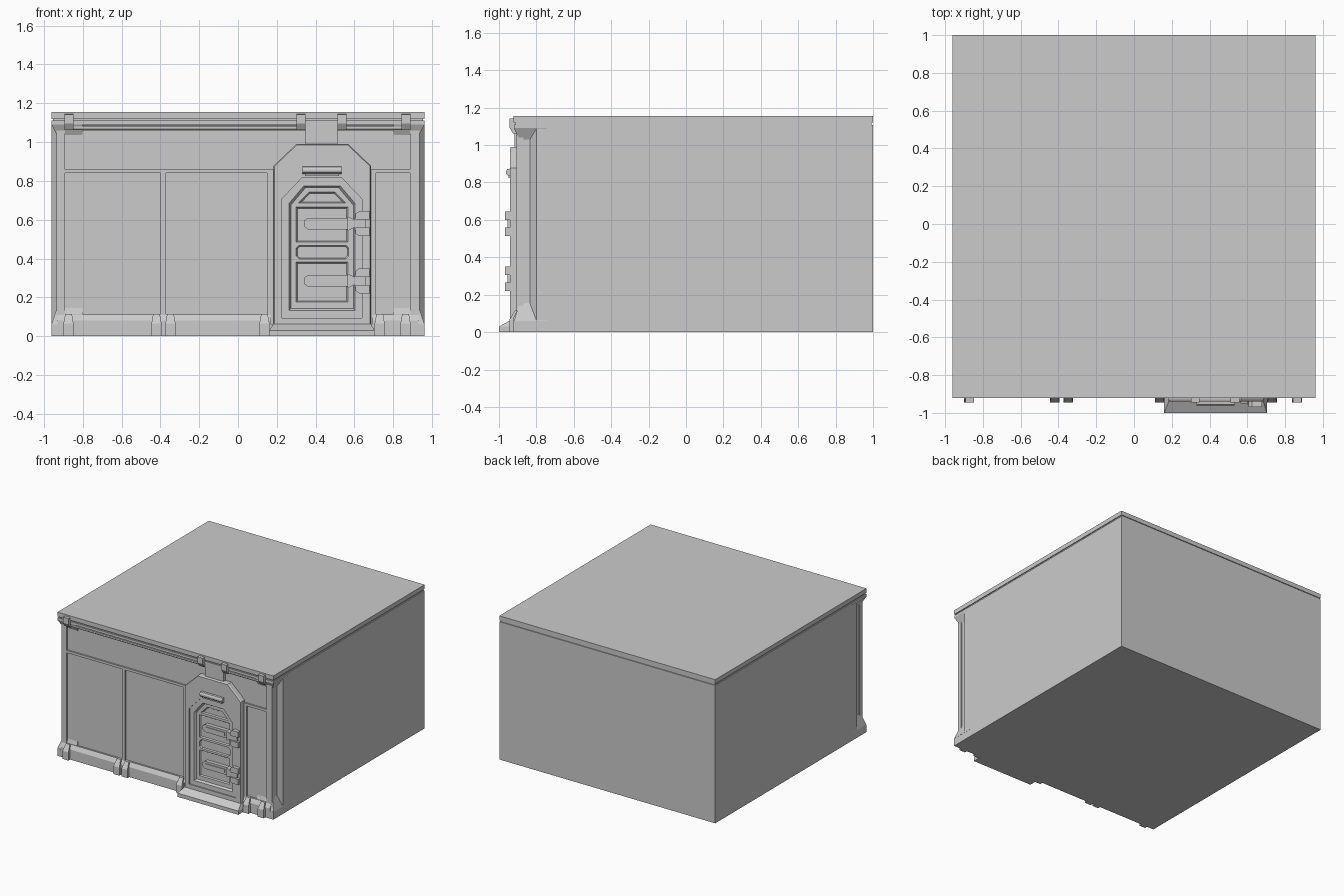
import bpy, bmesh


def loft(name, rings):
    """Closed flat-faced solid through rings of equal point count."""
    bm = bmesh.new()
    vs = [[bm.verts.new(p) for p in r] for r in rings]
    n = len(rings[0])
    for a, b in zip(vs, vs[1:]):
        for i in range(n):
            j = (i + 1) % n
            bm.faces.new((a[i], a[j], b[j], b[i]))
    bm.faces.new(vs[0])
    bm.faces.new(vs[-1])
    bmesh.ops.recalc_face_normals(bm, faces=bm.faces[:])
    me = bpy.data.meshes.new(name)
    bm.to_mesh(me)
    bm.free()
    ob = bpy.data.objects.new(name, me)
    bpy.context.collection.objects.link(ob)
    return ob


def front(pts, y):
    return [(x, y, z) for x, z in pts]


def plan(x0, x1, y0, y1, z):
    return [(x0, y0, z), (x1, y0, z), (x1, y1, z), (x0, y1, z)]


def box(name, x0, x1, y0, y1, z0, z1):
    return loft(name, [plan(x0, x1, y0, y1, z0), plan(x0, x1, y0, y1, z1)])


def extrude_x(name, x0, x1, prof):
    return loft(name, [[(x, y, z) for y, z in prof] for x in (x0, x1)])


def rect(x0, x1, z0, z1):
    return [(x0, z0), (x1, z0), (x1, z1), (x0, z1)]


def arch(x0, x1, z0, z1, cx, cz):
    """Rectangle with cut upper corners."""
    return [(x0, z0), (x1, z0), (x1, z1 - cz), (x1 - cx, z1), (x0 + cx, z1), (x0, z1 - cz)]


def octagon(x0, x1, z0, z1, c):
    return [(x0 + c, z0), (x1 - c, z0), (x1, z0 + c), (x1, z1 - c),
            (x1 - c, z1), (x0 + c, z1), (x0, z1 - c), (x0, z0 + c)]


# Main body with notched front corners, and roof
half = [(0.93, -0.893), (0.93, -0.835), (0.96, -0.80), (0.96, 1.0)]
outline = half + [(-x, y) for x, y in reversed(half)]
loft("body", [[(x, y, z) for x, y in outline] for z in (0, 1.108)])
box("roof_gap", -0.953, 0.953, -0.912, 0.993, 1.10, 1.125)
box("roof_slab", -0.96, 0.96, -0.922, 1.0, 1.12, 1.155)
box("roof_lip", -0.96, 0.96, -0.92, -0.75, 1.09, 1.11)

# Flared corner brackets
for s, side in ((1, "right"), (-1, "left")):
    for z0, z1, lvl in ((0.06, 0.155, "lower"), (1.09, 1.03, "upper")):
        loft(f"{side}_{lvl}_bracket", [plan(s * 0.8, s * 0.961, -0.92, -0.745, z0),
                                       plan(s * 0.8, s * 0.93, -0.89, -0.79, z1)])

# Raised framing around the front panels
strips = {
    "left_post": (-0.935, -0.89, 0.06, 1.09), "right_post": (0.885, 0.935, 0.06, 1.09),
    "top_rail": (-0.89, 0.885, 1.06, 1.09), "mid_rail": (-0.89, 0.885, 0.84, 0.86),
    "bottom_rail": (-0.89, 0.885, 0.06, 0.115), "panel_divider": (-0.40, -0.37, 0.115, 0.84),
    "door_backing": (0.15, 0.71, 0.115, 0.84),
}
for name, (x0, x1, z0, z1) in strips.items():
    box(name, x0, x1, -0.905, -0.87, z0, z1)
extrude_x("rail_ridge", -0.89, 0.885, [(-0.90, 1.062), (-0.915, 1.068), (-0.915, 1.082), (-0.90, 1.086)])

# Sloped plinth and its clamps
plinth = [(-0.75, 0), (-0.922, 0), (-0.922, 0.08), (-0.904, 0.112), (-0.75, 0.06)]
for x0, x1 in ((-0.93, 0.17), (0.69, 0.93)):
    extrude_x("plinth", x0, x1, plinth)
box("plinth_foot", -0.96, 0.96, -0.922, -0.745, 0, 0.06)
for x in (-0.873, -0.42, -0.348, 0.136, 0.73, 0.863):
    loft("plinth_clamp", [plan(x - 0.026, x + 0.026, -0.945, -0.90, 0),
                          plan(x - 0.026, x + 0.026, -0.945, -0.90, 0.065),
                          plan(x - 0.017, x + 0.017, -0.915, -0.90, 0.115)])

# Roof clips
clip = [(-0.90, 1.145), (-0.945, 1.142), (-0.945, 1.095), (-0.925, 1.063), (-0.90, 1.063)]
for x in (-0.87, 0.325, 0.535, 0.865):
    extrude_x("roof_clip", x - 0.023, x + 0.023, clip)
box("conduit_cover", 0.348, 0.513, -0.918, -0.88, 0.98, 1.095)

# Door surround stepping inwards to the door leaf
outer = arch(0.183, 0.685, 0.0, 0.99, 0.118, 0.112)
outer_f = arch(0.187, 0.681, 0.0, 0.986, 0.117, 0.111)
inner = arch(0.224, 0.64, 0.095, 0.815, 0.105, 0.11)
leaf = arch(0.262, 0.604, 0.132, 0.775, 0.078, 0.092)
leaf_in = arch(0.272, 0.594, 0.142, 0.765, 0.076, 0.09)
door = loft("door", [front(outer, -0.87), front(outer, -0.93), front(outer_f, -0.94),
                     front(inner, -0.94), front(inner, -0.932), front(leaf, -0.932),
                     front(leaf_in, -0.915)])

# Recessed door panels
shapes = {
    "top": ([(0.31, 0.685), (0.555, 0.685), (0.50, 0.742), (0.366, 0.742)],
            [(0.335, 0.694), (0.53, 0.694), (0.494, 0.733), (0.372, 0.733)]),
    "upper": (rect(0.30, 0.566, 0.485, 0.665), rect(0.309, 0.557, 0.494, 0.656)),
    "middle": (octagon(0.30, 0.57, 0.398, 0.468, 0.014), octagon(0.308, 0.562, 0.406, 0.46, 0.012)),
    "lower": (rect(0.30, 0.566, 0.175, 0.382), rect(0.309, 0.557, 0.184, 0.373)),
}
for name, (big, small) in shapes.items():
    cut = loft(name + "_panel_cutter", [front(big, -0.96), front(big, -0.914), front(small, -0.901)])
    cut.hide_render = True
    cut.hide_set(True)
    mod = door.modifiers.new(name, "BOOLEAN")
    mod.operation, mod.object, mod.solver = "DIFFERENCE", cut, "EXACT"

# Hinges: strap, inset tongue, neck and two knuckles
for z in (0.58, 0.285):
    strap = [(0.36, z - 0.03), (0.57, z - 0.03), (0.57, z + 0.03),
             (0.36, z + 0.03), (0.34, z + 0.015), (0.34, z - 0.015)]
    loft("hinge_strap", [front(strap, -0.895), front(strap, -0.935)])
    box("hinge_tongue", 0.37, 0.54, -0.94, -0.92, z - 0.013, z + 0.013)
    neck = [(0.565, z - 0.038), (0.60, z - 0.02), (0.60, z + 0.02), (0.565, z + 0.038)]
    loft("hinge_neck", [front(neck, -0.91), front(neck, -0.95)])
    box("hinge_pin", 0.60, 0.66, -0.955, -0.93, z - 0.035, z + 0.035)
    for s in (-1, 1):
        k = [(0.605, z + s * 0.02), (0.678, z + s * 0.02), (0.678, z + s * 0.065),
             (0.625, z + s * 0.065), (0.605, z + s * 0.05)]
        loft("hinge_knuckle", [front(k, -0.93), front(k, -0.968)])

# Lamp over the door
hood = [(-0.93, 0.875), (-0.955, 0.872), (-0.962, 0.86), (-0.962, 0.845), (-0.95, 0.835), (-0.93, 0.835)]
extrude_x("door_lamp", 0.332, 0.533, hood)
box("lamp_lens", 0.345, 0.52, -0.95, -0.93, 0.825, 0.84)

# Doorstep with sloped top
loft("doorstep", [plan(0.16, 0.703, -1.0, -0.88, 0), plan(0.16, 0.703, -1.0, -0.88, 0.03),
                  plan(0.183, 0.685, -0.941, -0.88, 0.062)])
